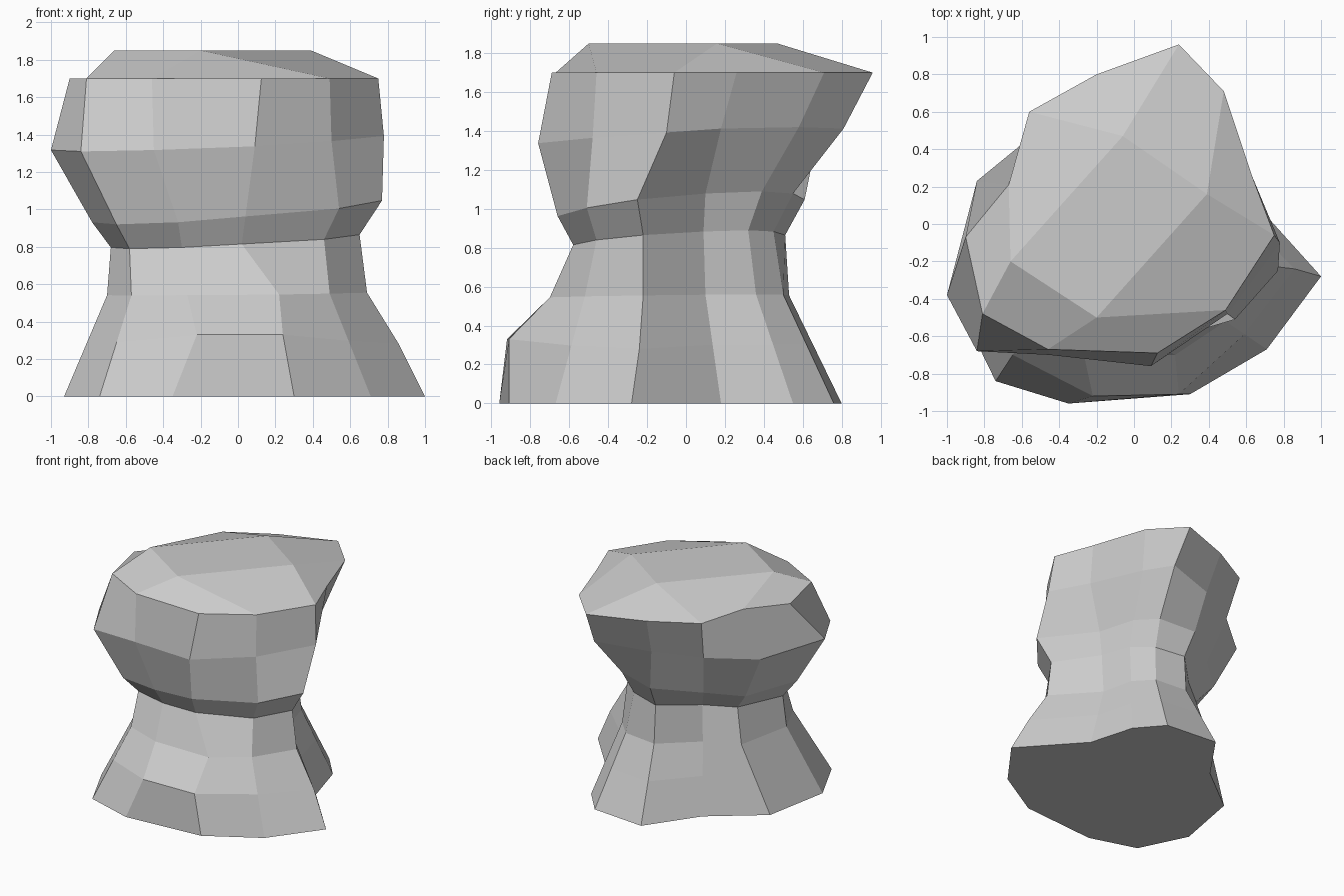
import bpy, bmesh
from math import cos, pi
from mathutils import Vector

N = 12


def loop(z, tilt, *xy):
    """Irregular 12-sided cross-section, tilted so that its back right side is higher."""
    return [Vector((xy[2 * i], xy[2 * i + 1], z + tilt * cos((i - 2) * pi / 6)))
            for i in range(N)]


# cross-sections, counter-clockwise starting at the right
foot = loop(0, 0, 1, -.28, .585, .18, .48, .55, .30, .76, -.15, .80, -.43, .40,
            -.83, .09, -.93, -.45, -.74, -.84, -.35, -.96, .30, -.91, .71, -.67)
shin = loop(.55, .01, .69, -.22, .39, .10, .33, .36, .20, .50, -.08, .53, -.35, .28,
            -.61, .15, -.70, -.31, -.57, -.58, -.27, -.69, .22, -.70, .49, -.52)
waist = loop(.84, .05, .65, -.22, .40, .09, .31, .32, .16, .45, -.08, .51, -.33, .26,
             -.54, .10, -.68, -.29, -.58, -.47, -.30, -.55, .02, -.58, .46, -.46)
flare = loop(1.005, .085, .77, -.25, .43, .10, .33, .39, .20, .55, -.10, .61, -.42, .37,
             -.66, .17, -.78, -.33, -.65, -.57, -.32, -.63, .04, -.66, .54, -.51)
belly = loop(1.365, .055, .78, -.10, .59, .18, .40, .58, .27, .81, -.16, .68, -.51, .50,
             -.84, .23, -1, -.38, -.84, -.68, -.45, -.70, .09, -.76, .50, -.48)
rim = loop(1.70, 0, .75, -.06, .63, .26, .48, .71, .24, .96, -.20, .80, -.56, .60,
           -.67, .21, -.90, -.07, -.81, -.48, -.46, -.67, .125, -.69, .49, -.46)

# loop between foot and shin, with its bulge at the front
skirt = [a.lerp(b, .54) for a, b in zip(foot, shin)]
for i, p in {0: (.86, -.24, .28), 9: (-.22, -.92, .33), 10: (.24, -.91, .33)}.items():
    skirt[i] = Vector(p)

bm = bmesh.new()
rings = [[bm.verts.new(p) for p in r]
         for r in (foot, skirt, shin, waist, flare, belly, rim)]

# side walls and base
for lo, hi in zip(rings, rings[1:]):
    for i in range(N):
        j = (i + 1) % N
        bm.faces.new((lo[i], lo[j], hi[j], hi[i]))
bm.faces.new(rings[0][::-1])

# domed top: 3 x 3 grid of faces inside the rim
top = rings[-1]
crown = [bm.verts.new((x, y, 1.85))
         for x, y in ((.39, .16), (-.06, .47), (-.66, -.20), (-.20, -.50))]
for k in range(4):
    c = 1 + 3 * k
    bm.faces.new((top[c - 1], top[c], top[c + 1], crown[k]))
    bm.faces.new((top[c + 1], top[(c + 2) % N], crown[(k + 1) % 4], crown[k]))
bm.faces.new(crown)
bmesh.ops.recalc_face_normals(bm, faces=bm.faces)

mesh = bpy.data.meshes.new("rock_pillar")
bm.to_mesh(mesh)
bm.free()
bpy.context.collection.objects.link(bpy.data.objects.new("rock_pillar", mesh))
